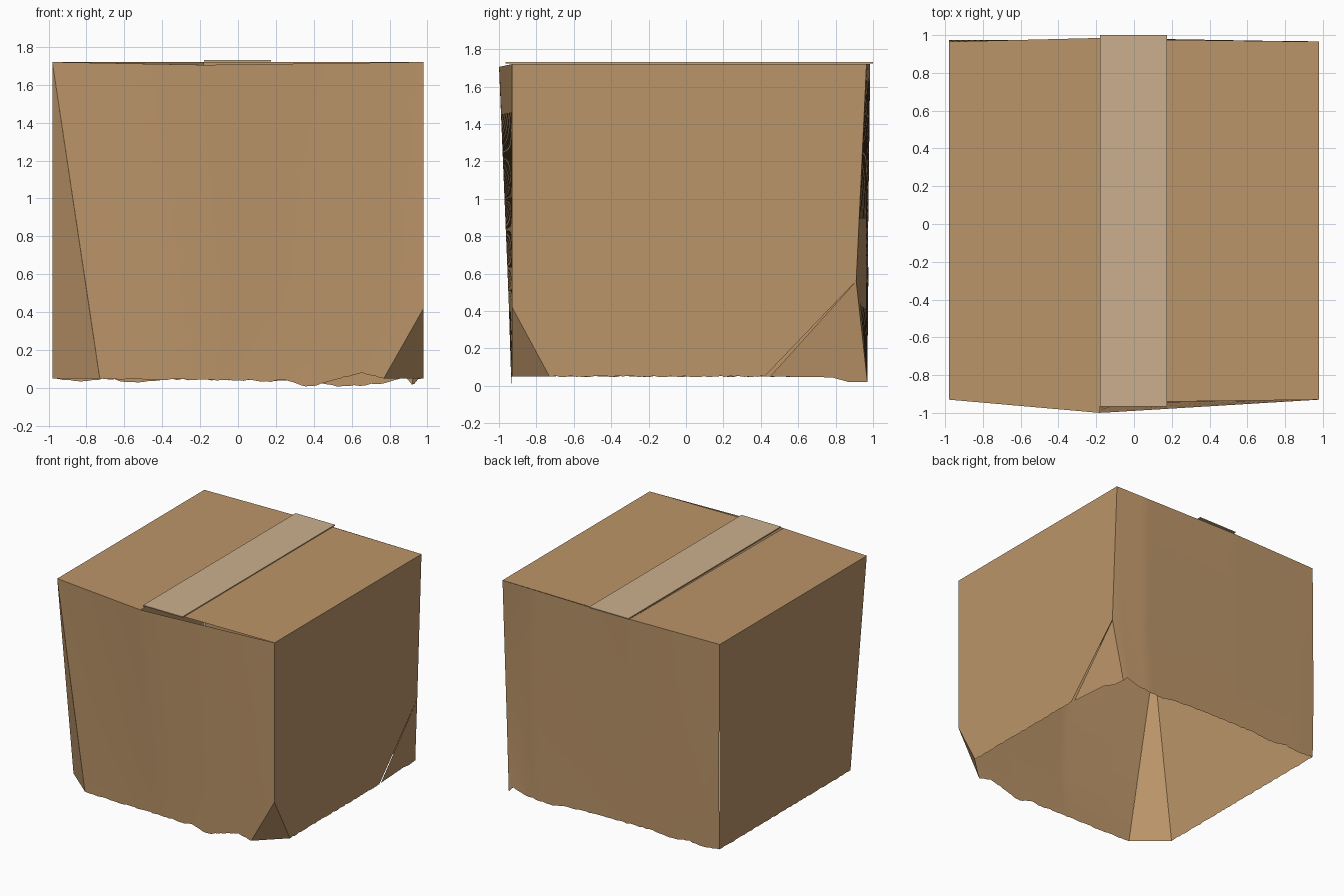
import bpy, bmesh, random
from mathutils import Vector

if "Cube" in bpy.data.objects:
    bpy.data.objects.remove(bpy.data.objects["Cube"])

random.seed(4)


def material(name, color):
    m = bpy.data.materials.new(name)
    m.diffuse_color = color
    m.use_nodes = True
    m.node_tree.nodes["Principled BSDF"].inputs["Base Color"].default_value = m.diffuse_color
    return m


CARD = material("cardboard", (0.50, 0.30, 0.14, 1))
TAPE = material("packing_tape", (0.60, 0.43, 0.27, 1))


def finish(bm, name, mat, smooth=True):
    me = bpy.data.meshes.new(name)
    bm.to_mesh(me)
    bm.free()
    me.materials.append(mat)
    ob = bpy.data.objects.new(name, me)
    bpy.context.collection.objects.link(ob)
    for p in me.polygons:
        p.use_smooth = smooth
    return ob


def sample(poly, t):
    """Point at fraction t of a polyline's length."""
    pts = [Vector(p) for p in poly]
    lens = [(b - a).length for a, b in zip(pts, pts[1:])]
    d = t * sum(lens)
    for a, b, l in zip(pts, pts[1:], lens):
        if d <= l:
            return a.lerp(b, d / l)
        d -= l
    return pts[-1]


def sheet(name, rows, n=64, ragged=0.004):
    """Single-skin wall lofted through polylines, top to torn bottom."""
    bm = bmesh.new()
    grid = []
    for k, row in enumerate(rows):
        line = []
        for i in range(n + 1):
            p = sample(row, i / n)
            if k == len(rows) - 1 and 0 < i < n:
                p.z += ragged * random.uniform(-1, 1)
            line.append(bm.verts.new(p))
        grid.append(line)
    for up, lo in zip(grid, grid[1:]):
        for i in range(n):
            bm.faces.new((up[i], lo[i], lo[i + 1], up[i + 1]))
    return finish(bm, name, CARD)


def panel(name, pts):
    bm = bmesh.new()
    bm.faces.new([bm.verts.new(p) for p in pts])
    return finish(bm, name, CARD, smooth=False)


T = 1.72  # height of the top panel

# Front wall, bulging out where the top flaps meet
sheet("front_wall", [
    [(-.98, -.93, T), (-.18, -1.0, 1.705), (.98, -.93, T)],
    [(-.785, -.93, .42), (-.1, -.947, .42), (.98, -.93, .42)],
    [(-.73, -.93, .05), (-.5, -.935, .045), (.05, -.935, .04), (.17, -.935, .03),
     (.24, -.935, .045), (.37, -.935, .005), (.65, -.93, .08), (.77, -.93, .05)]])

# Right wall, cut back at both lower corners
sheet("right_wall", [
    [(.98, -.93, T), (.98, .965, T)],
    [(.98, -.93, .56), (.98, .91, .56)],
    [(.98, -.93, .42), (.98, .775, .42)],
    [(.98, -.73, .05), (.98, .42, .05)]])

# Back wall, pinched in at the torn corner
sheet("back_wall", [
    [(.98, .965, T), (-.18, .985, T), (-.98, .965, T)],
    [(.98, .91, .56), (.7, .965, .56), (-.98, .975, .56)],
    [(.92, .97, .015), (.88, .97, .06), (.77, .97, .025), (.54, .97, .004),
     (.4, .97, .03), (.1, .97, .04), (-.4, .97, .045), (-.54, .97, .025),
     (-.7, .97, .05), (-.82, .97, .03), (-.98, .965, .05)]])

# Left wall
sheet("left_wall", [
    [(-.98, .965, T), (-.98, -.93, T)],
    [(-.98, .965, .05), (-.98, -.72, .05)]])

# Crushed corner facets
panel("front_left_corner", [(-.98, -.93, T), (-.98, -.72, .05), (-.73, -.93, .05)])
panel("front_right_corner", [(.98, -.93, .42), (.77, -.93, .05), (.98, -.73, .05)])
panel("torn_corner_flap", [(.98, .91, .56), (.975, .45, .05), (.95, .78, .045),
                           (.93, .87, .02), (.92, .97, .02)])

# Top flaps meeting under the tape
panel("left_top_flap", [(-.98, -.93, T), (-.18, -1.0, 1.705), (-.18, .985, T), (-.98, .965, T)])
panel("right_top_flap", [(-.18, -.945, T), (.98, -.93, T), (.98, .965, T), (-.18, .98, T)])

# Tape strip
bm = bmesh.new()
bmesh.ops.create_cube(bm, size=1)
for v in bm.verts:
    v.co = Vector((v.co.x * .355 - .0025, v.co.y * 1.965 + .0175, v.co.z * .008 + 1.727))
finish(bm, "tape_strip", TAPE, smooth=False)
